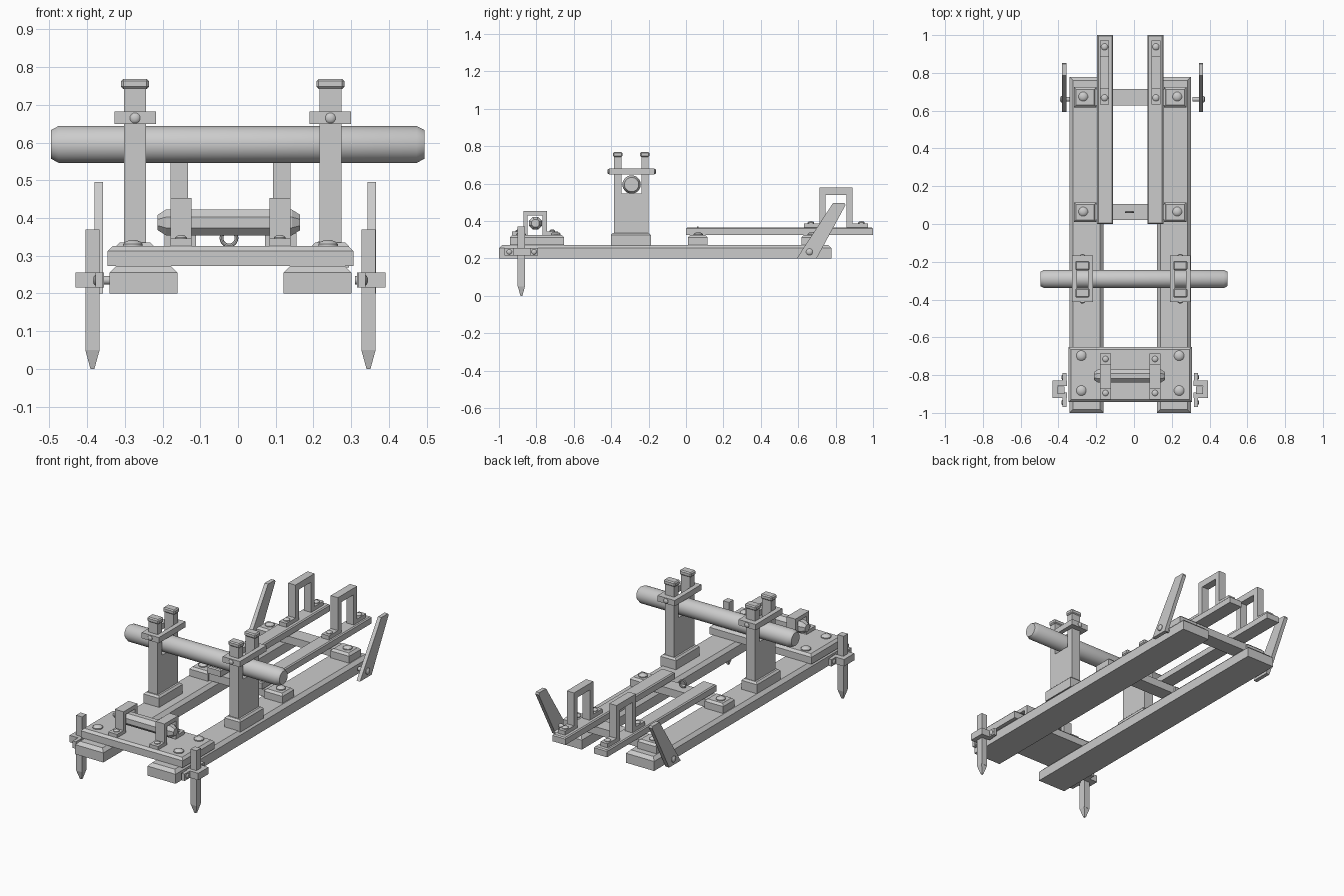
import bpy, bmesh, math
from mathutils import Matrix

if "Cube" in bpy.data.objects:
    bpy.data.objects.remove(bpy.data.objects["Cube"])

C = -0.02  # symmetry plane of the frame


def finish(bm, name, smooth=False):
    bmesh.ops.recalc_face_normals(bm, faces=bm.faces)
    me = bpy.data.meshes.new(name)
    bm.to_mesh(me)
    bm.free()
    ob = bpy.data.objects.new(name, me)
    bpy.context.collection.objects.link(ob)
    if smooth:
        bpy.context.view_layer.objects.active = ob
        ob.select_set(True)
        bpy.ops.object.shade_smooth_by_angle(angle=math.radians(35))
        ob.select_set(False)
    return ob


def box(name, x0, x1, y0, y1, z0, z1, chamfer=0.0, top_only=True):
    bm = bmesh.new()
    bmesh.ops.create_cube(bm, size=1)
    for v in bm.verts:
        v.co.x = x1 if v.co.x > 0 else x0
        v.co.y = y1 if v.co.y > 0 else y0
        v.co.z = z1 if v.co.z > 0 else z0
    if chamfer:
        edges = [e for e in bm.edges if not top_only or all(abs(v.co.z - z1) < 1e-6 for v in e.verts)]
        bmesh.ops.bevel(bm, geom=edges, offset=chamfer, segments=1, affect='EDGES')
    return finish(bm, name)


def profile(name, pts, x0, x1):
    """Extrude a y-z outline along x."""
    bm = bmesh.new()
    f = bm.faces.new([bm.verts.new((x0, y, z)) for y, z in pts])
    r = bmesh.ops.extrude_face_region(bm, geom=[f])
    for v in r['geom']:
        if isinstance(v, bmesh.types.BMVert):
            v.co.x = x1
    return finish(bm, name)


def lathe(name, loc, rings, axis='Z', n=16, smooth=True):
    """Stack of (radius, height) rings, capped, aimed along an axis."""
    rot = {'Z': Matrix(), 'X': Matrix.Rotation(math.pi / 2, 4, 'Y'), '-X': Matrix.Rotation(-math.pi / 2, 4, 'Y'),
           'Y': Matrix.Rotation(-math.pi / 2, 4, 'X'), '-Y': Matrix.Rotation(math.pi / 2, 4, 'X')}[axis]
    m = Matrix.Translation(loc) @ rot
    bm = bmesh.new()
    loops = []
    for r, h in rings:
        ang = [2 * math.pi * (i + 0.5) / n for i in range(n)]
        loops.append([bm.verts.new(m @ Matrix.Translation((r * math.cos(a), r * math.sin(a), h)).translation) for a in ang])
    for a, b in zip(loops, loops[1:]):
        for i in range(n):
            j = (i + 1) % n
            bm.faces.new((a[i], a[j], b[j], b[i]))
    bm.faces.new(loops[0])
    bm.faces.new(loops[-1])
    return finish(bm, name, smooth)


def bolt(name, loc, r, axis='Z'):
    h = r * 0.6
    lathe(name, loc, [(r, -0.004), (r, h * 0.35), (r * 0.75, h * 0.75), (r * 0.35, h)], axis, 12)


def staple(name, x0, x1, y, z, foot, outer, inner, height, roof, t=0.02):
    """Footed arch standing on z."""
    right = [(foot, z), (foot, z + t), (outer, z + t), (outer, z + height)]
    under = [(inner, z), (inner, z + roof)]
    pts = [(y + a, b) for a, b in right] + [(y - a, b) for a, b in reversed(right)]
    pts += [(y - a, b) for a, b in under] + [(y + a, b) for a, b in reversed(under)]
    profile(name, pts, x0, x1)


# Front plate and its roller
box("front_plate", -0.346, 0.306, -0.942, -0.652, 0.272, 0.325, 0.013)
lathe("roller", (-0.213, -0.805, 0.388), [(0.022, 0), (0.037, 0.022), (0.037, 0.356), (0.022, 0.378)], 'X', 8, False)

# Rear cross beams with a pull ring
for name, y0, y1 in (("middle_beam", 0.01, 0.115), ("rear_beam", 0.618, 0.725)):
    box(name, -0.32 + 0.05, 0.278 - 0.05, y0 + 0.01, y1 - 0.01, 0.275, 0.32)
    for s in (-1, 1):
        x = C + s * 0.2385
        box(name + "_end", x - 0.06, x + 0.06, y0, y1, 0.268, 0.325, 0.012)
        bolt(name + "_bolt", (C + s * 0.249, (y0 + y1) / 2 + 0.003, 0.325), 0.025)
bpy.ops.mesh.primitive_torus_add(major_segments=20, minor_segments=8, major_radius=0.02, minor_radius=0.005,
                                 location=(-0.024, 0.063, 0.347), rotation=(math.pi / 2, 0, 0))
bpy.context.object.name = "pull_ring"

# Main log
lathe("log", (-0.496, -0.291, 0.595), [(0.038, 0), (0.049, 0.02), (0.049, 0.97), (0.038, 0.991)], 'X', 32)

for s in (-1, 1):
    # Ground rail
    x = C + s * 0.231
    box("ground_rail", x - 0.09, x + 0.09, -1.0, 0.778, 0.2, 0.273, 0.018)

    # Plate bolts
    for y in (-0.697, -0.882):
        bolt("plate_bolt", (C + s * 0.259, y, 0.325), 0.027)

    # Roller bracket
    x = C + s * 0.131
    staple("roller_bracket", x - 0.028, x + 0.028, -0.807, 0.325, 0.122, 0.063, 0.04, 0.128, 0.105)
    for d in (-0.09, 0.09):
        bolt("bracket_bolt", (x, -0.805 + d, 0.345), 0.016)

    # Forked post holding the log
    x = -0.014 + s * 0.259
    box("post_base", x - 0.05, x + 0.05, -0.402, -0.187, 0.268, 0.335, 0.01)
    fork = [(-0.385, 0.33), (-0.2, 0.33), (-0.2, 0.745), (-0.239, 0.745), (-0.239, 0.548),
            (-0.345, 0.548), (-0.345, 0.745), (-0.385, 0.745)]
    profile("forked_post", fork, x - 0.029, x + 0.029)
    for y in (-0.365, -0.22):
        box("post_cap", x - 0.037, x + 0.037, y - 0.025, y + 0.025, 0.742, 0.769, 0.006, False)
    for a, b in ((-0.412, -0.385), (-0.2, -0.168)):
        box("collar_end", x - 0.055, x + 0.055, a, b, 0.649, 0.682)
    for d in (-1, 1):
        a, b = sorted((x + d * 0.029, x + d * 0.055))
        box("collar_side", a, b, -0.386, -0.199, 0.649, 0.682)
    bolt("collar_bolt", (x, -0.412, 0.665), 0.014, '-Y')
    bolt("collar_bolt", (x, -0.168, 0.665), 0.014, 'Y')

    # Sliding runner and tall hoop
    x = C + s * 0.133
    box("runner", x - 0.042, x + 0.042, 0.0, 1.0, 0.325, 0.365, 0.006)
    x = C + s * 0.136
    staple("hoop", x - 0.023, x + 0.023, 0.802, 0.363, 0.17, 0.088, 0.056, 0.215, 0.177, 0.025)
    for y in (0.668, 0.938):
        bolt("hoop_bolt", (x, y, 0.388), 0.018)

    # Stake and its bracket
    x = C + s * 0.366
    box("stake", x - 0.019, x + 0.019, -0.9, -0.86, 0.05, 0.37)
    d = 0.019 * math.sqrt(2)
    tip = lathe("stake_tip", (x, -0.88, 0), [(d * 0.28, 0), (d, 0.05)], 'Z', 4, False)
    a, b = sorted((C + s * 0.385, C + s * 0.411))
    box("stake_clasp", a, b, -0.922, -0.828, 0.215, 0.255)
    a, b = sorted((C + s * 0.335, C + s * 0.395))
    for y in (-0.922, -0.858):
        box("clasp_arm", a, b, y, y + 0.03, 0.215, 0.255)
    a, b = sorted((C + s * 0.338, C + s * 0.358))
    for y0, y1 in ((-0.97, -0.91), (-0.85, -0.79)):
        box("clasp_flange", a, b, y0, y1, 0.215, 0.255)
        bolt("clasp_bolt", (C + s * 0.356, -0.945 if y0 < -0.9 else -0.812, 0.235), 0.014, 'X' if s > 0 else '-X')

# Slanted levers on pivot pins
for x0, x1, pin, axis in ((-0.381, -0.358, -0.381, '-X'), (0.344, 0.366, 0.366, 'X')):
    profile("lever", [(0.592, 0.2), (0.698, 0.2), (0.853, 0.485), (0.848, 0.496), (0.786, 0.496)], x0, x1)
    bolt("lever_pin", (pin, 0.66, 0.235), 0.018, axis)
    lathe("lever_axle", (0.31 if pin > 0 else -0.34, 0.66, 0.235), [(0.012, 0), (0.012, 0.045)], axis, 12)
